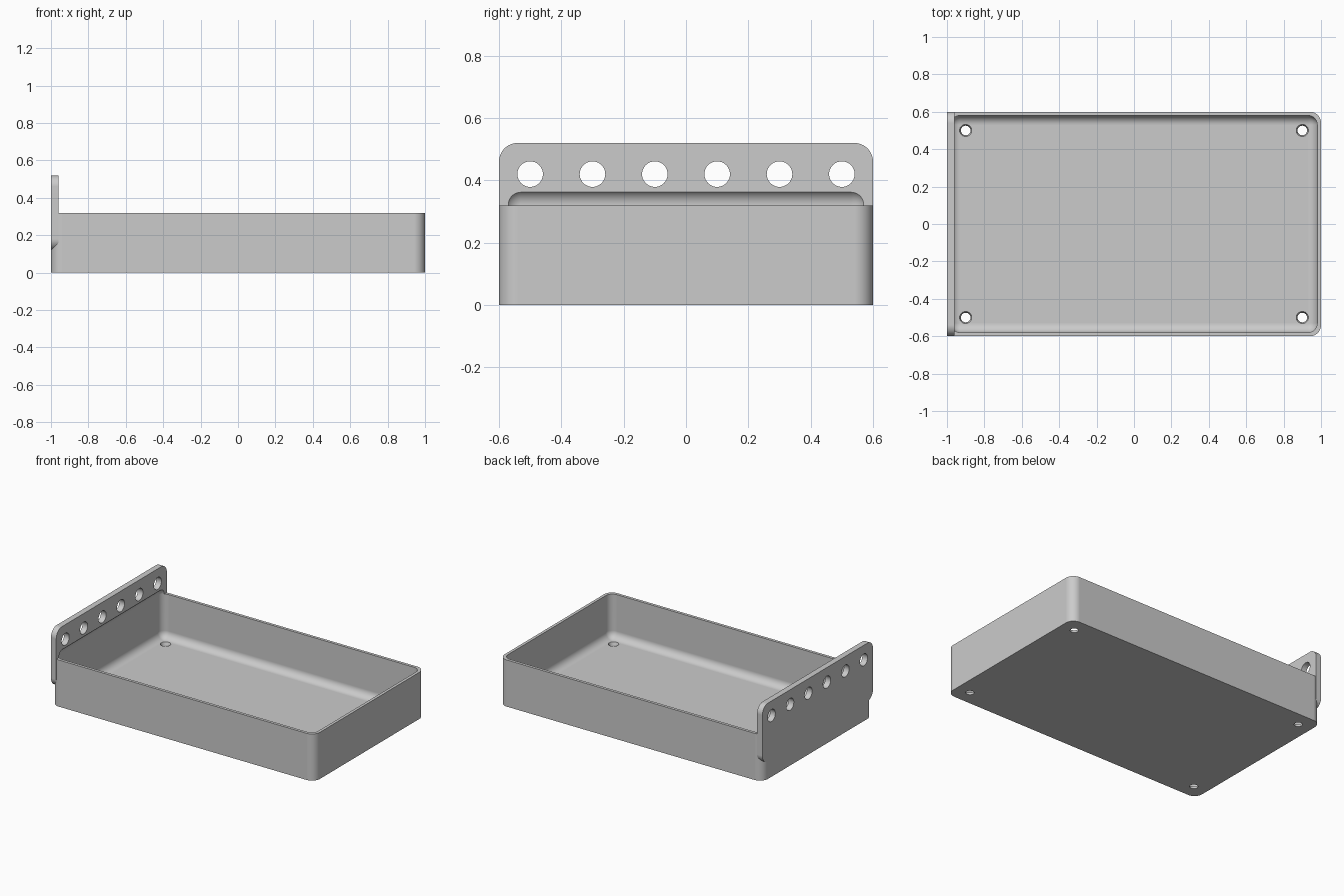
import bpy
import bmesh
import math
from mathutils import Matrix, Vector

if "Cube" in bpy.data.objects:
    bpy.data.objects.remove(bpy.data.objects["Cube"], do_unlink=True)

grey = bpy.data.materials.new("light_grey")
grey.use_nodes = True
grey.diffuse_color = (0.6, 0.6, 0.6, 1)
grey.node_tree.nodes["Principled BSDF"].inputs["Base Color"].default_value = (0.6, 0.6, 0.6, 1)


def finish(name, bm):
    bmesh.ops.recalc_face_normals(bm, faces=bm.faces)
    mesh = bpy.data.meshes.new(name)
    bm.to_mesh(mesh)
    bm.free()
    mesh.materials.append(grey)
    obj = bpy.data.objects.new(name, mesh)
    bpy.context.collection.objects.link(obj)
    return obj


def rounded_box(name, low, high, radius, axis=None, segments=10):
    """Box with the edges along one axis rounded, or all edges when axis is None."""
    low, high = Vector(low), Vector(high)
    bm = bmesh.new()
    bmesh.ops.create_cube(bm, size=1)
    for v in bm.verts:
        v.co = Vector([a + (b - a) * (c + 0.5) for a, b, c in zip(low, high, v.co)])
    edges = [e for e in bm.edges if axis is None
             or abs((e.verts[0].co - e.verts[1].co).normalized()[axis]) > 0.9]
    bmesh.ops.bevel(bm, geom=edges, offset=radius, offset_type='OFFSET',
                    segments=segments, profile=0.5, affect='EDGES')
    return finish(name, bm)


def drill(name, spots, matrix, bottom, top, depth):
    """One cutter holding a round drill at every spot."""
    bm = bmesh.new()
    for spot in spots:
        bmesh.ops.create_cone(bm, cap_ends=True, segments=40, radius1=bottom, radius2=top,
                              depth=depth, matrix=Matrix.Translation(spot) @ matrix)
    return finish(name, bm)


def combine(target, other, operation):
    mod = target.modifiers.new(operation.lower(), 'BOOLEAN')
    mod.object = other
    mod.operation = operation
    mod.solver = 'EXACT'
    bpy.context.view_layer.objects.active = target
    bpy.ops.object.modifier_apply(modifier=mod.name)
    bpy.data.objects.remove(other, do_unlink=True)


# Tray body with upright rounded corners, joined to the taller end plate
tray = rounded_box("tray", (-1, -0.6, 0), (1, 0.6, 0.32), 0.06, axis=2)
plate = rounded_box("end_plate", (-1, -0.6, 0.12), (-0.96, 0.6, 0.52), 0.06, axis=0)
combine(tray, plate, 'UNION')

# Hollow with all edges rounded, cutting slightly into the end plate
hollow = rounded_box("hollow", (-0.98, -0.58, 0.02), (0.98, 0.58, 0.372), 0.05)
combine(tray, hollow, 'DIFFERENCE')

# Row of mounting holes through the end plate
row = [(-0.98, -0.5 + 0.2 * i, 0.42) for i in range(6)]
combine(tray, drill("plate_holes", row, Matrix.Rotation(math.pi / 2, 4, 'Y'),
                    0.041, 0.041, 0.1), 'DIFFERENCE')

# Tapered screw holes in the floor corners
corners = [(x, y, 0.01) for x in (-0.9, 0.9) for y in (-0.5, 0.5)]
combine(tray, drill("floor_holes", corners, Matrix.Identity(4),
                    0.022, 0.036, 0.04), 'DIFFERENCE')

# Smooth curves, crisp edges
bpy.ops.object.select_all(action='DESELECT')
tray.select_set(True)
bpy.context.view_layer.objects.active = tray
bpy.ops.object.shade_smooth_by_angle(angle=math.radians(30))
weighted = tray.modifiers.new("even_shading", 'WEIGHTED_NORMAL')
weighted.keep_sharp = True
